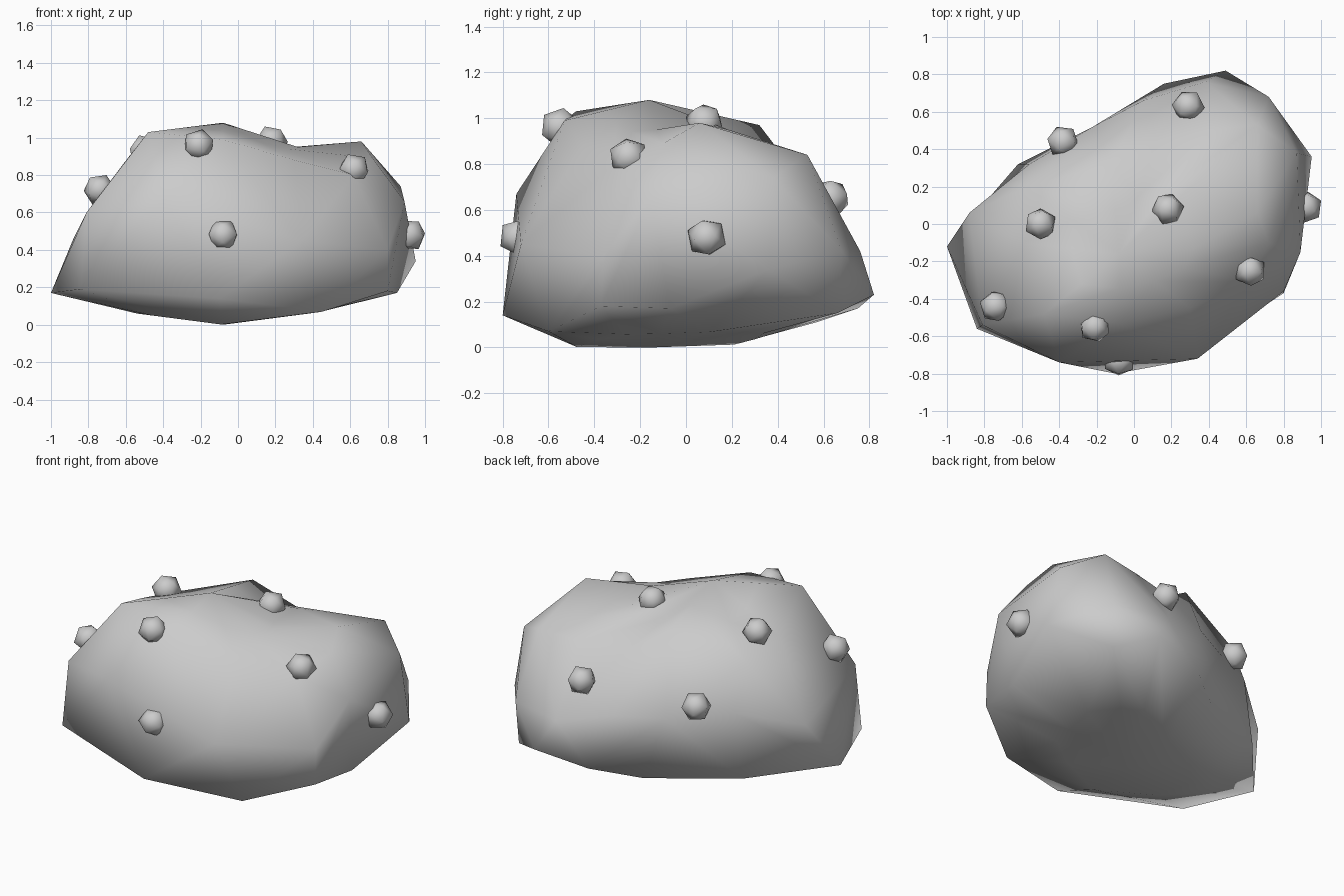
import bpy
import bmesh
import random
from mathutils import Vector, Euler

random.seed(4)
default_cube = bpy.data.objects.get("Cube")
if default_cube:
    bpy.data.objects.remove(default_cube, do_unlink=True)

stone = bpy.data.materials.new("stone_grey")
stone.use_nodes = True
grey = (0.6, 0.6, 0.6, 1)
stone.diffuse_color = grey
stone.node_tree.nodes["Principled BSDF"].inputs["Base Color"].default_value = grey


def finish(bm, name):
    """Turn a bmesh into a smooth-shaded stone object."""
    bmesh.ops.recalc_face_normals(bm, faces=bm.faces)
    for face in bm.faces:
        face.smooth = True
    mesh = bpy.data.meshes.new(name)
    bm.to_mesh(mesh)
    bm.free()
    mesh.materials.append(stone)
    obj = bpy.data.objects.new(name, mesh)
    bpy.context.collection.objects.link(obj)
    return obj


def midway(ring, centre, height):
    """Ring halfway between an outline and its centre, with adjusted height."""
    result = []
    for point in ring:
        p = Vector(point).lerp(centre, 0.5)
        p.z = height(p)
        result.append(p)
    return result


def bulging_quad(bm, a, b, c, d, core):
    """Split a quad along the diagonal that bulges outward."""
    reach_ac = ((a.co + c.co) / 2 - core).length
    reach_bd = ((b.co + d.co) / 2 - core).length
    if reach_ac > reach_bd:
        triangles = ((a, b, c), (a, c, d))
    else:
        triangles = ((a, b, d), (b, c, d))
    for triangle in triangles:
        bm.faces.new(triangle)


# Body outlines, anticlockwise from the +x side
rim = [(.85, -.07, .17), (.95, .36, .34), (.71, .66, .15), (.49, .82, .23),
       (.16, .75, .17), (-.1, .57, .11), (-.62, .32, .15), (-1, -.12, .17),
       (-.84, -.56, .19), (-.1, -.8, .14), (.45, -.6, .07), (.8, -.37, .18)]
waist = [(.89, -.15, .66), (.87, .38, .74), (.72, .68, .42), (.38, .76, .42),
         (.05, .66, .5), (-.22, .52, .5), (-.56, .32, .55), (-.88, .06, .46),
         (-.81, -.54, .6), (-.4, -.74, .67), (.34, -.72, .45), (.8, -.36, .4)]
crown = [(.72, -.1, .89), (.66, .06, .98), (.66, .53, .84), (.4, .5, .82),
         (.12, .45, .8), (-.12, .32, .97), (-.57, .2, .82), (-.59, -.1, .89),
         (-.48, -.48, 1.03), (-.08, -.53, .99), (.3, -.45, .88), (.62, -.31, .8)]
peak = Vector((-.08, -.16, 1.08))
foot = Vector((-.08, -.15, 0))
core = Vector((0, 0, .5))

# The underside is a shallow keel; the crown dips into a saddle on the +x side
underside = midway(rim, foot, lambda p: (0.13 * abs(p.x - foot.x)
                                         + 0.1 * max(0, p.y - 0.1)))
saddle = midway(crown, peak, lambda p: min(p.z, 0.95) if p.x > 0.2 else p.z)

bm = bmesh.new()
rings = [[bm.verts.new(p) for p in ring]
         for ring in (underside, rim, waist, crown, saddle)]
count = len(rim)
for low, high in zip(rings, rings[1:]):
    for i in range(count):
        j = (i + 1) % count
        bulging_quad(bm, low[i], low[j], high[j], high[i], core)
for ring, tip in ((rings[0], foot), (rings[-1], peak)):
    centre = bm.verts.new(tip)
    for i in range(count):
        bm.faces.new((ring[i], ring[(i + 1) % count], centre))
finish(bm, "boulder_body")

# Small faceted knobs half sunk into the surface
knobs = [(-.38, .44, .59), (.29, .63, .65), (-.5, 0, .93), (.18, .08, .98),
         (.92, .09, .48), (.62, -.25, .83), (-.74, -.44, .72),
         (-.21, -.55, .96), (-.08, -.73, .48)]
for number, place in enumerate(knobs, 1):
    bm = bmesh.new()
    bmesh.ops.create_icosphere(bm, subdivisions=1, radius=0.088)
    knob = finish(bm, f"knob_{number}")
    knob.location = place
    knob.rotation_euler = Euler([random.uniform(0, 3) for _ in range(3)])
